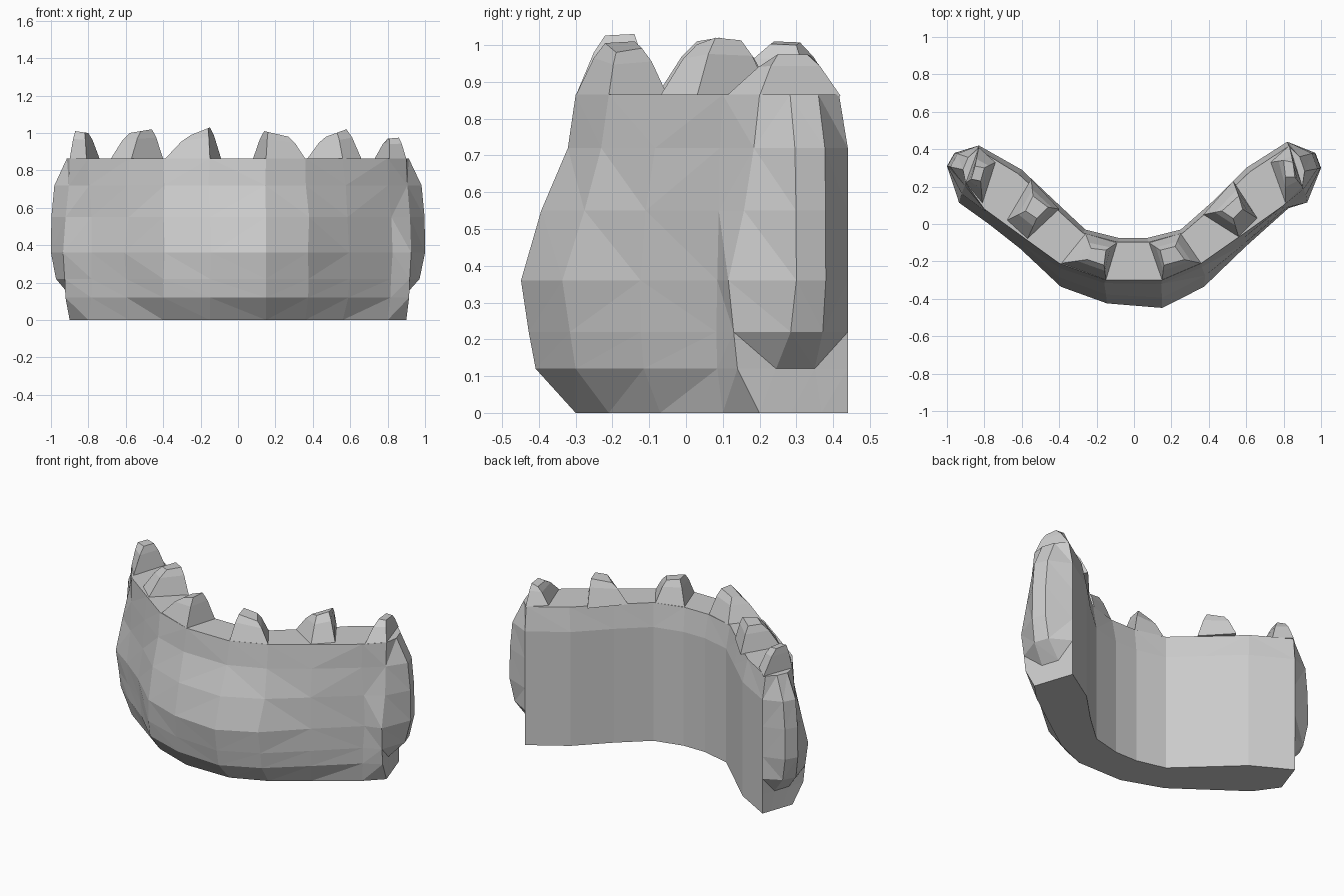
import bpy
import bmesh
import random
from mathutils import Vector

random.seed(4)
cube = bpy.data.objects.get("Cube")
if cube:
    bpy.data.objects.remove(cube, do_unlink=True)

stone = bpy.data.materials.new("grey_stone")
stone.use_nodes = True
GREY = (0.6, 0.6, 0.6, 1)
stone.diffuse_color = GREY
stone.node_tree.nodes["Principled BSDF"].inputs["Base Color"].default_value = GREY


def finish(name, bm):
    bmesh.ops.recalc_face_normals(bm, faces=bm.faces)
    mesh = bpy.data.meshes.new(name)
    bm.to_mesh(mesh)
    bm.free()
    mesh.materials.append(stone)
    obj = bpy.data.objects.new(name, mesh)
    bpy.context.collection.objects.link(obj)


def skin(bm, rings):
    n = len(rings[0])
    for low, high in zip(rings, rings[1:]):
        for i in range(n):
            j = (i + 1) % n
            bm.faces.new((low[i], low[j], high[j], high[i]))


def points(pairs):
    return [Vector(p) for p in pairs]


# Plan curves of the wall: upper outer edge, outer belly, inner edge
RIM = points([(-.90, .22), (-.80, .08), (-.58, -.08), (-.40, -.21), (-.15, -.30),
              (.15, -.30), (.36, -.21), (.56, -.07), (.80, .10), (.90, .20)])
BELLY = points([(-.93, .12), (-.78, .01), (-.60, -.13), (-.40, -.34), (-.15, -.42),
                (.15, -.445), (.38, -.33), (.60, -.13), (.82, .08), (.92, .12)])
INNER = points([(-.83, .42), (-.60, .29), (-.42, .12), (-.26, -.03), (-.08, -.075),
                (.07, -.075), (.25, -.03), (.42, .12), (.60, .30), (.82, .44)])
# Bulging stones at the two ends: front ridge, back ridge
LEFT_END = points([(1.0, .30), (.97, .38)])
RIGHT_END = points([(-1.0, .31), (-.96, .38)])
# Height, belly amount, end bulge amount
LEVELS = [(0, 0, 0), (.12, .75, 0), (.22, .88, .75), (.36, 1, 1), (.55, .6, .98),
          (.72, .15, .85), (.865, 0, .3)]


def end_ridges(front, back, ridges, amount):
    flat = [front.lerp(back, t) for t in (.35, .7)]
    return [f.lerp(r, amount) for f, r in zip(flat, ridges)]


bm = bmesh.new()
rings = []
for z, belly, bulge in LEVELS:
    outer = [a.lerp(b, belly) for a, b in zip(RIM, BELLY)]
    inner = list(INNER)
    if z > .8:
        inner = [p.lerp(q, .1) for p, q in zip(inner, outer)]
    elif z > .3:
        wobble = random.uniform
        outer = [p + Vector((wobble(-.01, .01), wobble(-.008, .008))) for p in outer]
    left = end_ridges(outer[-1], inner[-1], LEFT_END, bulge)
    right = end_ridges(outer[0], inner[0], RIGHT_END, bulge)
    loop = outer + left + inner[::-1] + right[::-1]
    rings.append([bm.verts.new((p.x, p.y, z)) for p in loop])
skin(bm, rings)

# Walkway and underside as strips across the wall
n = len(RIM)
for ring in (rings[0], rings[-1]):
    back = ring[n + 2:2 * n + 2][::-1]
    for i in range(n - 1):
        bm.faces.new((ring[i], ring[i + 1], back[i + 1], back[i]))
    bm.faces.new((ring[n - 1], ring[n], ring[n + 1], back[-1]))
    bm.faces.new((ring[0], back[0], ring[-2], ring[-1]))
bmesh.ops.triangulate(bm, faces=bm.faces, quad_method='SHORT_EDGE')
finish("curved_wall", bm)

# Battlement stones: footprint corners, top corners, heights of the two top ends
STONES = {
    "battlement_right_end": ([(-.90, .22), (-.81, .11), (-.74, .33), (-.83, .41)],
                             [(-.87, .24), (-.82, .23), (-.80, .30), (-.85, .31)], 1.01, 1.0),
    "battlement_right_mid": ([(-.68, .02), (-.57, -.08), (-.40, .08), (-.55, .24)],
                             [(-.58, .07), (-.52, .03), (-.46, .09), (-.54, .15)], 1.0, 1.02),
    "battlement_right_front": ([(-.39, -.21), (-.15, -.30), (-.09, -.10), (-.26, -.05)],
                               [(-.25, -.19), (-.16, -.22), (-.15, -.14), (-.23, -.13)], .99, 1.03),
    "battlement_left_front": ([(.08, -.10), (.15, -.30), (.36, -.21), (.25, -.05)],
                              [(.14, -.14), (.16, -.22), (.27, -.19), (.22, -.12)], 1.01, .98),
    "battlement_left_mid": ([(.37, .05), (.56, -.07), (.66, .03), (.53, .23)],
                            [(.47, .07), (.53, .03), (.58, .08), (.56, .15)], .98, 1.02),
    "battlement_left_end": ([(.81, .11), (.90, .20), (.83, .42), (.73, .33)],
                            [(.81, .25), (.86, .25), (.85, .33), (.80, .34)], .97, .975),
}
for name, (base, top, z_low_x, z_high_x) in STONES.items():
    base, top = points(base), points(top)
    xs = [p.x for p in top]
    bm = bmesh.new()
    rings = []
    for side, rise in ((0, 0), (.62, .72), (1, 1)):
        ring = []
        for b, t in zip(base, top):
            along = (t.x - min(xs)) / (max(xs) - min(xs))
            peak = z_low_x + (z_high_x - z_low_x) * along
            p = b.lerp(t, side)
            ring.append(bm.verts.new((p.x, p.y, .862 + (peak - .862) * rise)))
        rings.append(ring)
    skin(bm, rings)
    bm.faces.new(rings[0])
    bm.faces.new(rings[-1])
    finish(name, bm)
